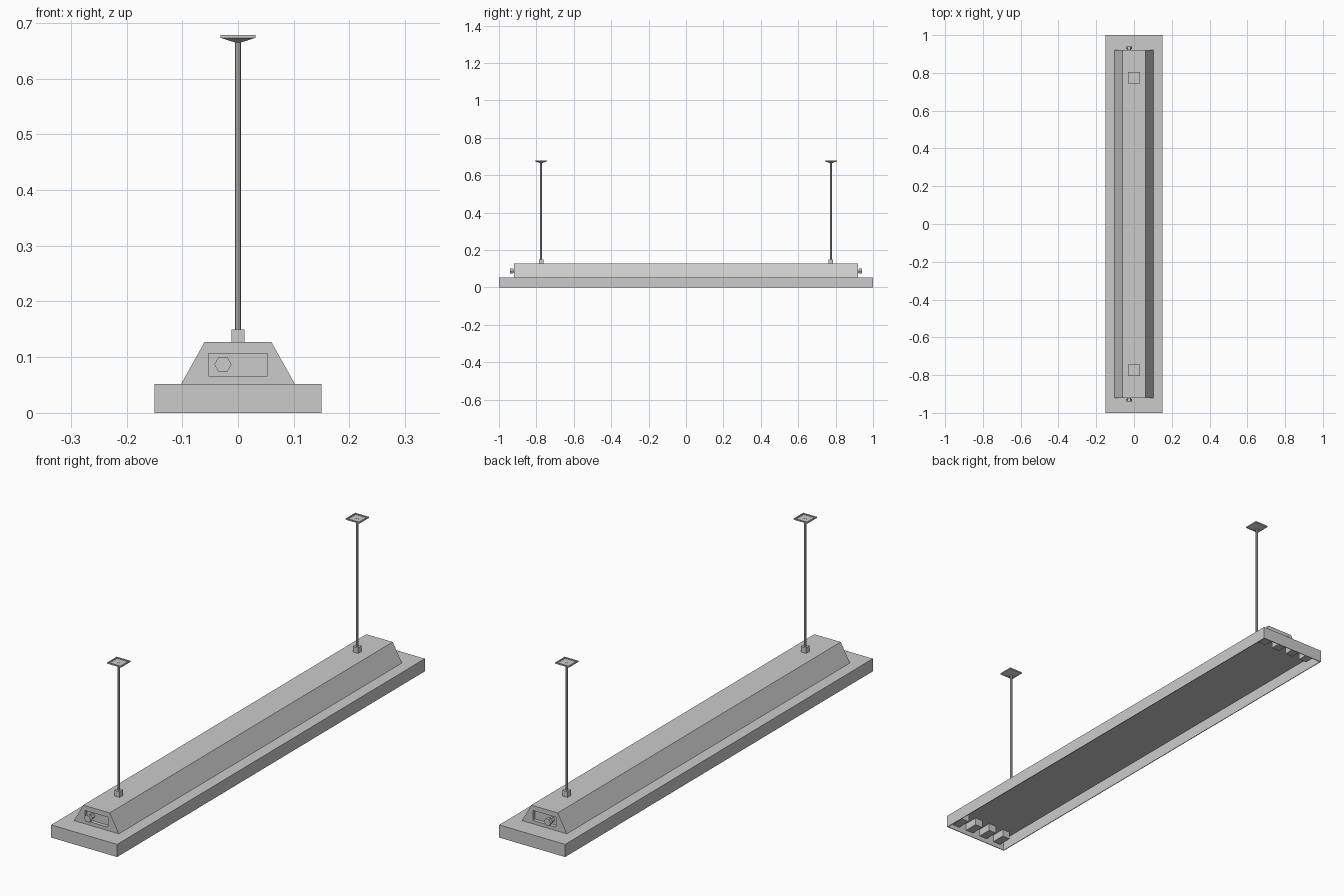
import bpy, bmesh
from math import cos, sin, pi

if "Cube" in bpy.data.objects:
    bpy.data.objects.remove(bpy.data.objects["Cube"])


def loft(name, rings):
    """Skin a list of equal-length point rings and cap both ends."""
    bm = bmesh.new()
    loops = [[bm.verts.new(p) for p in ring] for ring in rings]
    n = len(loops[0])
    for a, b in zip(loops, loops[1:]):
        for i in range(n):
            j = (i + 1) % n
            bm.faces.new((a[i], a[j], b[j], b[i]))
    bm.faces.new(loops[0])
    bm.faces.new(loops[-1])
    bmesh.ops.recalc_face_normals(bm, faces=bm.faces)
    mesh = bpy.data.meshes.new(name)
    bm.to_mesh(mesh)
    bm.free()
    obj = bpy.data.objects.new(name, mesh)
    bpy.context.collection.objects.link(obj)
    return obj


def rect(hx, hy, z, cx=0, cy=0):
    return [(cx - hx, cy - hy, z), (cx + hx, cy - hy, z),
            (cx + hx, cy + hy, z), (cx - hx, cy + hy, z)]


def section(bottom, top, z0, z1, y):
    return [(-bottom, y, z0), (bottom, y, z0), (top, y, z1), (-top, y, z1)]


def polygon_y(r, y, cx, cz, n=6):
    return [(cx + r * cos(2 * pi * i / n), y, cz + r * sin(2 * pi * i / n)) for i in range(n)]


def polygon_z(r, z, cy, n=8):
    return [(r * cos(2 * pi * i / n), cy + r * sin(2 * pi * i / n), z) for i in range(n)]


# Thin-walled reflector tray, open underneath
loft("reflector_tray", [rect(0.147, 0.997, 0.049), rect(0.147, 0.997, 0),
                        rect(0.15, 1.0, 0), rect(0.15, 1.0, 0.052)])

# Trapezoid ballast housing with a pocket in each end
pocket = (0.053, 0.053, 0.066, 0.107)
body = (0.102, 0.06, 0.052, 0.127)
loft("ballast_housing", [section(*pocket, -0.905), section(*pocket, -0.92),
                         section(*body, -0.92), section(*body, 0.92),
                         section(*pocket, 0.92), section(*pocket, 0.905)])

for side, end in ((-1, "front"), (1, "back")):
    # Hexagonal cable connector in the pocket
    loft(f"{end}_connector", [polygon_y(r, side * y, -0.027, 0.087) for r, y in
                              ((0.010, 0.904), (0.010, 0.926), (0.0155, 0.926), (0.0155, 0.94))])

    # Four lamp sockets inside the tray end
    for k in range(4):
        x = (k - 1.5) * 0.072
        loft(f"{end}_lamp_socket_{k + 1}", [rect(0.018, 0.03, z, x, side * 0.965)
                                            for z in (0.018, 0.05)])

    # Suspension: clamp block, rod and hollow ceiling plate
    y = side * 0.775
    loft(f"{end}_clamp_block", [rect(0.012, 0.012, z, 0, y) for z in (0.126, 0.15)])
    loft(f"{end}_rod", [polygon_z(0.005, z, y) for z in (0.145, 0.675)])
    loft(f"{end}_ceiling_plate", [rect(h, h, z, 0, y) for h, z in
                                  ((0.006, 0.665), (0.031, 0.673), (0.031, 0.678),
                                   (0.026, 0.678), (0.026, 0.674))])
